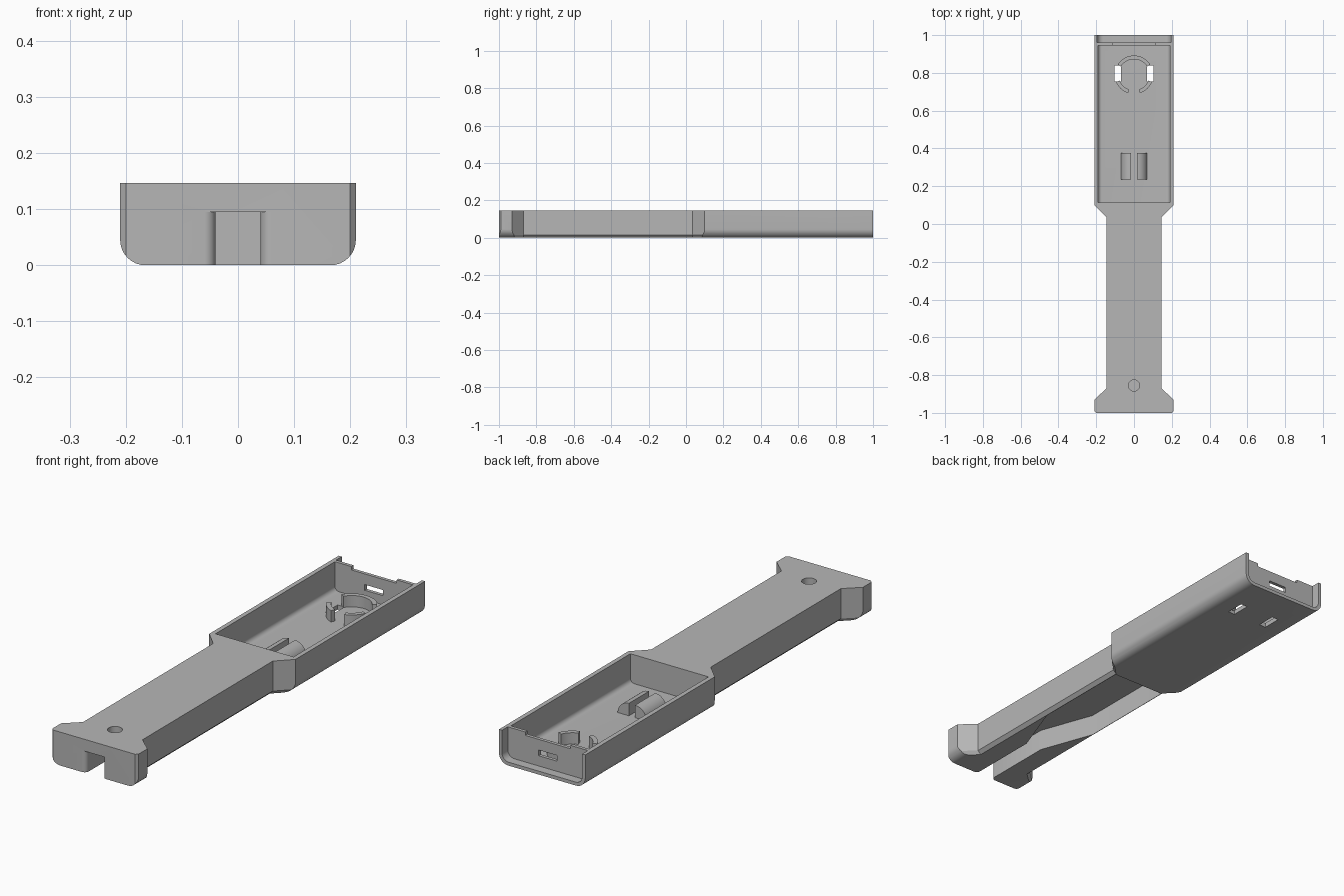
import bpy, bmesh
from math import cos, sin, pi, radians

old = bpy.data.objects.get("Cube")
if old:
    bpy.data.objects.remove(old, do_unlink=True)

grey = bpy.data.materials.new("light_grey")
grey.use_nodes = True
colour = (0.47, 0.47, 0.47, 1)
grey.diffuse_color = colour
grey.node_tree.nodes["Principled BSDF"].inputs["Base Color"].default_value = colour


def loft(name, rings):
    """Closed solid through matching rings of 3D points."""
    bm = bmesh.new()
    loops = [[bm.verts.new(p) for p in ring] for ring in rings]
    bm.faces.new(loops[0])
    bm.faces.new(loops[-1])
    for a, b in zip(loops, loops[1:]):
        for i in range(len(a)):
            j = (i + 1) % len(a)
            bm.faces.new((a[i], a[j], b[j], b[i]))
    bmesh.ops.recalc_face_normals(bm, faces=bm.faces)
    mesh = bpy.data.meshes.new(name)
    bm.to_mesh(mesh)
    bm.free()
    mesh.materials.append(grey)
    obj = bpy.data.objects.new(name, mesh)
    bpy.context.collection.objects.link(obj)
    return obj


def plan(name, pts, z0, z1):
    return loft(name, [[(x, y, z) for x, y in pts] for z in (z0, z1)])


def section(name, pts, y0, y1):
    return loft(name, [[(x, y, z) for x, z in pts] for y in (y0, y1)])


def box(name, x0, x1, y0, y1, z0, z1):
    return plan(name, [(x0, y0), (x1, y0), (x1, y1), (x0, y1)], z0, z1)


def mirrored(half):
    return half + [(-x, y) for x, y in reversed(half)]


def arc(cx, cy, r, a0, a1, n=8):
    steps = [radians(a0 + (a1 - a0) * i / n) for i in range(n + 1)]
    return [(cx + r * cos(a), cy + r * sin(a)) for a in steps]


def trough(w, z0, r, top):
    """U section with rounded lower corners."""
    return mirrored(arc(w - r, z0 + r, r, -90, 0) + [(w, top)])


def select(obj):
    bpy.ops.object.select_all(action='DESELECT')
    obj.select_set(True)
    bpy.context.view_layer.objects.active = obj


def combine(obj, other, operation='DIFFERENCE'):
    mod = obj.modifiers.new("cut", 'BOOLEAN')
    mod.object, mod.operation, mod.solver = other, operation, 'EXACT'
    select(obj)
    bpy.ops.object.modifier_apply(modifier=mod.name)
    bpy.data.objects.remove(other, do_unlink=True)


TOP, FLOOR = 0.147, 0.02

# Body: rounded bar trimmed to the handle outline
body = section("body", trough(0.21, 0, 0.045, TOP), -1, 1)
outline = mirrored([(0.2, -1), (0.21, -0.99), (0.21, -0.93), (0.145, -0.87),
                    (0.145, 0.035), (0.21, 0.1), (0.21, 1.01)])
inset = [(x - 0.015 if x > 0 else x + 0.015, y) for x, y in outline]
combine(body, loft("trim", [[(x, y, 0 - 0.0001) for x, y in inset],
                            [(x, y, 0.015) for x, y in outline],
                            [(x, y, 0.2) for x, y in outline]]), 'INTERSECT')

# Hollow underside: cable slot with rounded mouth widening into the handle
mouth = arc(0.06, -0.98, 0.02, 270, 180)
combine(body, plan("hollow", mirrored([(0.06, -1.02)] + mouth + [
    (0.04, -0.67), (0.128, -0.43), (0.128, 0.03)]), -0.05, 0.095))

# Screw recess on top of the handle end
combine(body, plan("screw_recess", arc(0, -0.855, 0.03, 0, 345, 23), 0.11, 0.2))

# Electronics tray, rear recess, lowered rear wall and connector opening
combine(body, section("tray", trough(0.19, FLOOR, 0.02, 0.2), 0.115, 0.945))
combine(body, section("rear_recess", trough(0.195, 0.015, 0.032, 0.2), 0.96, 1.05))
combine(body, box("wall_notch", -0.11, 0.11, 0.93, 0.98, 0.132, 0.2))
combine(body, box("connector_opening", -0.045, 0.045, 0.93, 0.98, 0.06, 0.085))

# Openings through the tray floor
for s in (-1, 1):
    x0, x1 = sorted((s * 0.07, s * 0.103))
    combine(body, box("floor_opening", x0, x1, 0.755, 0.84, -0.05, 0.05))

# Holder ring, interrupted at the floor openings
for name, a0, a1 in (("rear", 32, 148), ("left", -72, -22), ("right", 202, 252)):
    pts = arc(0, 0.79, 0.102, a0, a1, 24) + arc(0, 0.79, 0.082, a1, a0, 24)
    ring = plan("holder_ring_" + name, pts, FLOOR - 0.005, 0.07)
    select(ring)
    bpy.ops.object.shade_smooth_by_angle(angle=radians(30))

# Pair of rounded support ribs on the floor
for s, name in ((1, "left"), (-1, "right")):
    curve = [(s * x, z) for x, z in arc(0.015, FLOOR, 0.055, 0, 90, 10)]
    base = [(s * 0.015, FLOOR - 0.005), (s * 0.07, FLOOR - 0.005)]
    rib = section("support_rib_" + name, base + curve, 0.235, 0.375)
    select(rib)
    bpy.ops.object.shade_smooth_by_angle(angle=radians(30))

select(body)
bpy.ops.object.shade_smooth_by_angle(angle=radians(30))
